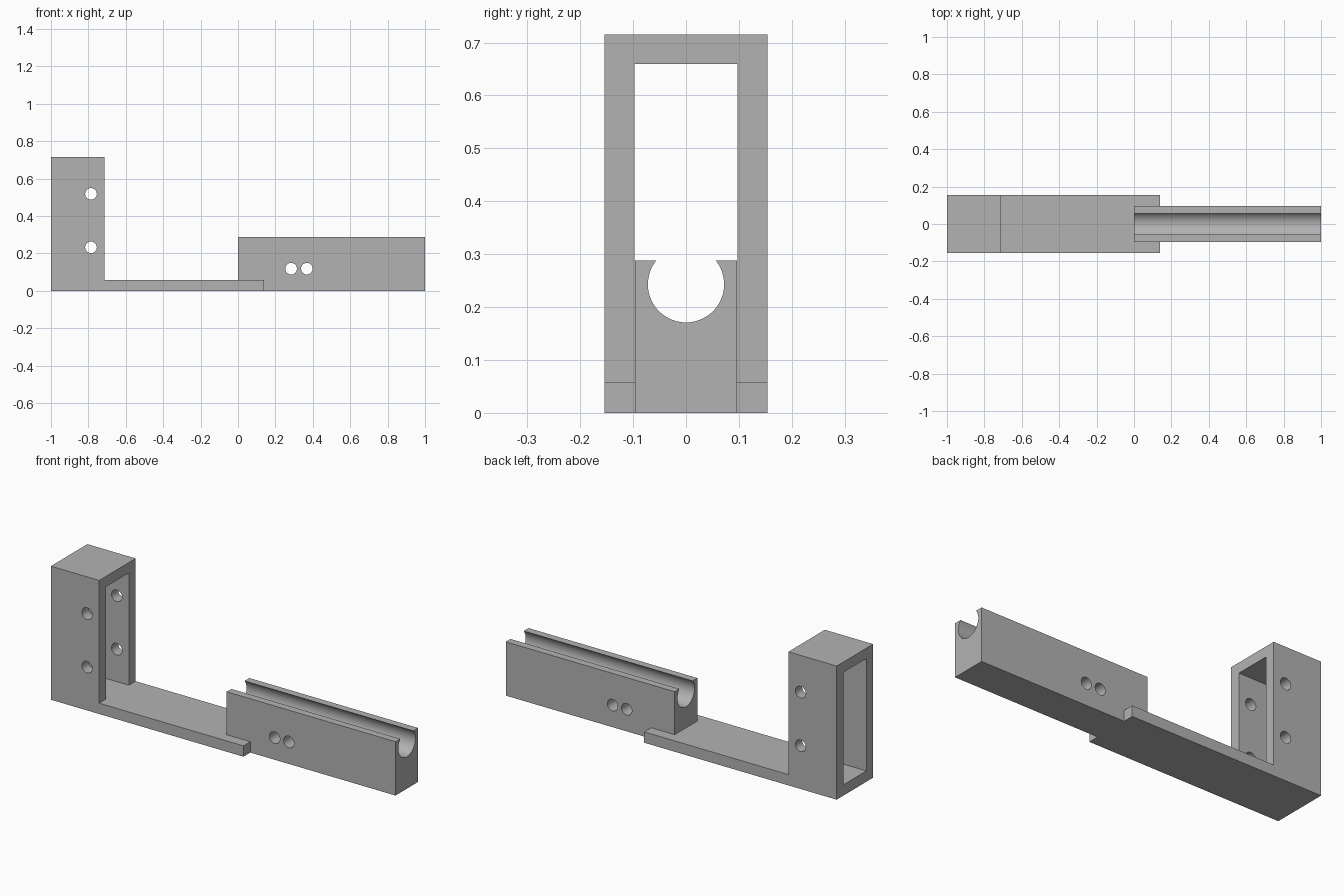
import bpy
import bmesh
from math import asin, cos, pi, radians, sin
from mathutils import Matrix, Vector

if "Cube" in bpy.data.objects:
    bpy.data.objects.remove(bpy.data.objects["Cube"], do_unlink=True)

# Single plain grey
grey = bpy.data.materials.new("plain grey")
grey.use_nodes = True
colour = (0.45, 0.45, 0.45, 1)
grey.diffuse_color = colour
grey.node_tree.nodes["Principled BSDF"].inputs["Base Color"].default_value = colour


def finish(name, bm):
    bmesh.ops.recalc_face_normals(bm, faces=bm.faces)
    mesh = bpy.data.meshes.new(name)
    bm.to_mesh(mesh)
    bm.free()
    mesh.materials.append(grey)
    obj = bpy.data.objects.new(name, mesh)
    bpy.context.collection.objects.link(obj)
    return obj


def extrude(name, points, direction):
    """Closed solid from a flat outline swept along a direction."""
    bm = bmesh.new()
    face = bm.faces.new([bm.verts.new(p) for p in points])
    swept = bmesh.ops.extrude_face_region(bm, geom=[face], use_keep_orig=True)
    verts = [v for v in swept["geom"] if isinstance(v, bmesh.types.BMVert)]
    bmesh.ops.translate(bm, verts=verts, vec=Vector(direction))
    return finish(name, bm)


def box(name, low, high):
    points = [(x, low[1], z) for x, z in
              ((low[0], low[2]), (high[0], low[2]), (high[0], high[2]), (low[0], high[2]))]
    return extrude(name, points, (0, high[1] - low[1], 0))


def cross_hole(name, x, z):
    """Round cutter running right across the width."""
    bm = bmesh.new()
    bmesh.ops.create_cone(bm, cap_ends=True, segments=40, radius1=HOLE, radius2=HOLE, depth=1,
                          matrix=Matrix.Translation((x, 0, z)) @ Matrix.Rotation(pi / 2, 4, "X"))
    return finish(name, bm)


def combine(target, other, operation):
    other.hide_render = True
    mod = target.modifiers.new(operation.lower(), "BOOLEAN")
    mod.operation = operation
    mod.solver = "EXACT"
    mod.object = other
    bpy.context.view_layer.objects.active = target
    bpy.ops.object.modifier_apply(modifier=mod.name)
    bpy.data.objects.remove(other, do_unlink=True)


HALF = 0.154      # half width of the bracket
INNER = 0.096     # half width of the window and the rail
PLATE = 0.058     # wall and plate thickness
TOWER = -0.714    # inner face of the upright
HEIGHT = 0.715
RAIL_TOP = 0.288
HOLE = 0.031

# Upright and base plate as one L-shaped side profile
side = [(-1, 0), (0.14, 0), (0.14, PLATE), (TOWER, PLATE), (TOWER, HEIGHT), (-1, HEIGHT)]
bracket = extrude("bracket_with_rail", [(x, -HALF, z) for x, z in side], (0, 2 * HALF, 0))

# Window through the upright, level with the plate top
combine(bracket, box("window_cutter", (-1.2, -INNER - 0.001, PLATE),
                     (TOWER + 0.1, INNER + 0.001, HEIGHT - 0.056)), "DIFFERENCE")

# Rail with an open round channel along its top
radius, centre = 0.072, 0.243
lip = asin((RAIL_TOP - centre) / radius)
arc = []
for i in range(57):
    a = lip - (pi + 2 * lip) * i / 56
    arc.append((radius * cos(a), centre + radius * sin(a)))
section = [(-INNER, RAIL_TOP), (-INNER, 0), (INNER, 0), (INNER, RAIL_TOP)] + arc
rail = extrude("rail", [(0, y, z) for y, z in section], (1, 0, 0))
combine(bracket, rail, "UNION")

# Screw holes across the upright and the rail
for x, z in ((-0.786, 0.518), (-0.786, 0.232), (0.284, 0.118), (0.368, 0.118)):
    combine(bracket, cross_hole("hole_cutter", x, z), "DIFFERENCE")

bpy.ops.object.select_all(action="DESELECT")
bracket.select_set(True)
bpy.context.view_layer.objects.active = bracket
bpy.ops.object.shade_smooth_by_angle(angle=radians(30))
